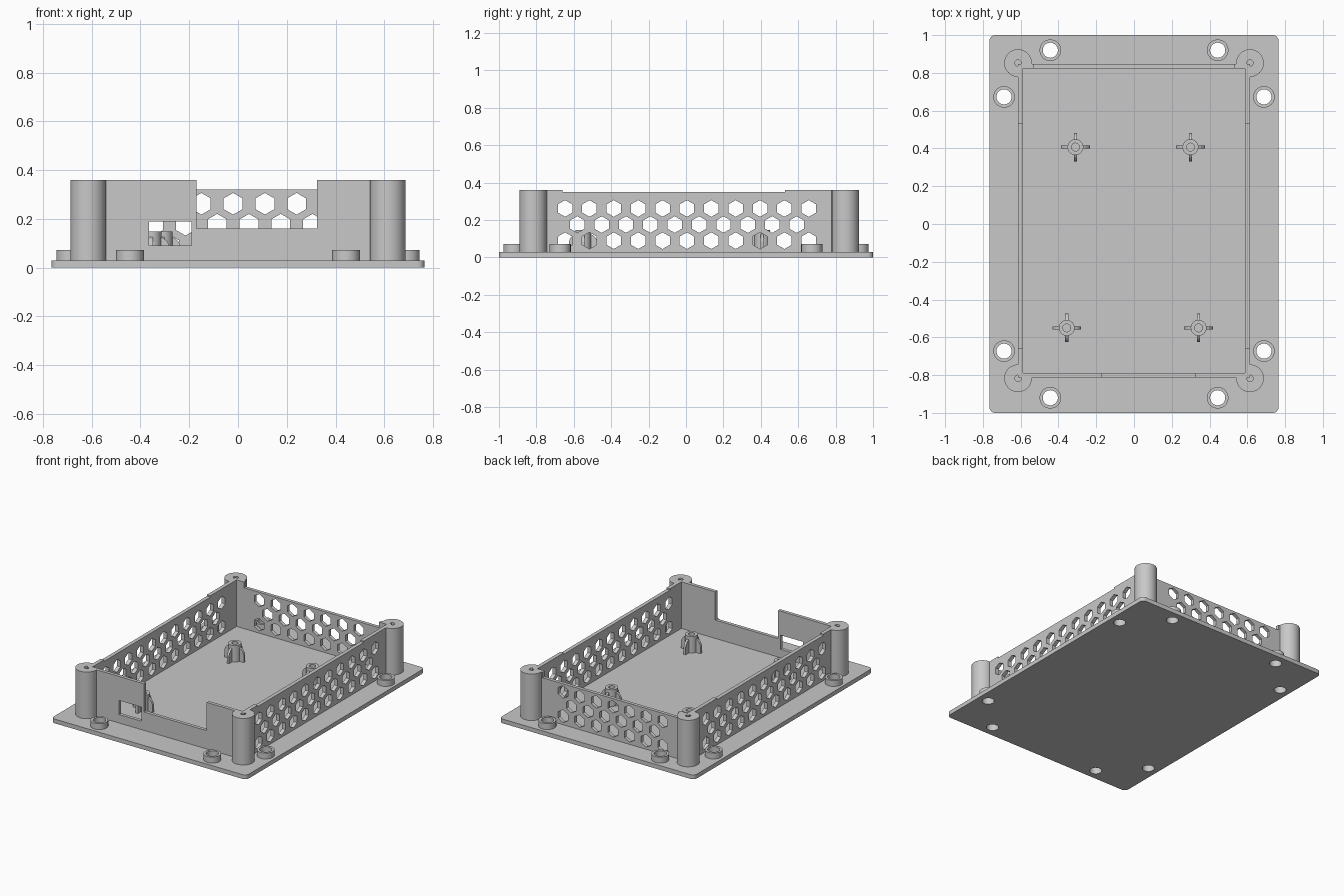
import bpy
import bmesh
from math import sin, cos, pi, radians
from mathutils import Vector

cube = bpy.data.objects.get("Cube")
if cube:
    bpy.data.objects.remove(cube, do_unlink=True)

grey = bpy.data.materials.new("grey plastic")
grey.use_nodes = True
grey.diffuse_color = (0.58, 0.58, 0.58, 1)
grey.node_tree.nodes["Principled BSDF"].inputs["Base Color"].default_value = grey.diffuse_color

FLOOR, TOP = 0.03, 0.36
WALL_X, IN_X = 0.615, 0.588
FRONT, IN_FRONT = -0.812, -0.788
BACK, IN_BACK = 0.848, 0.824

# Maps from profile (u, v) and extrusion depth w to space
MAPS = {"x": lambda u, v, w: (w, u, v),
        "y": lambda u, v, w: (u, w, v),
        "z": lambda u, v, w: (u, v, w)}


def make(name, prisms):
    """Object from (profile, start, end, axis) prisms."""
    bm = bmesh.new()
    for pts, start, end, axis in prisms:
        put = MAPS[axis]
        face = bm.faces.new([bm.verts.new(put(u, v, start)) for u, v in pts])
        ext = bmesh.ops.extrude_face_region(bm, geom=[face])
        verts = [g for g in ext["geom"] if isinstance(g, bmesh.types.BMVert)]
        step = Vector(put(0, 0, end)) - Vector(put(0, 0, start))
        bmesh.ops.translate(bm, verts=verts, vec=step)
    bmesh.ops.recalc_face_normals(bm, faces=bm.faces)
    mesh = bpy.data.meshes.new(name)
    bm.to_mesh(mesh)
    bm.free()
    mesh.materials.append(grey)
    obj = bpy.data.objects.new(name, mesh)
    bpy.context.collection.objects.link(obj)
    return obj


def circle(x, y, r, n=40, turn=0.0):
    return [(x + r * cos(2 * pi * i / n + turn), y + r * sin(2 * pi * i / n + turn))
            for i in range(n)]


def rect(u0, u1, v0, v1):
    return [(u0, v0), (u1, v0), (u1, v1), (u0, v1)]


def select(obj):
    bpy.ops.object.select_all(action="DESELECT")
    obj.select_set(True)
    bpy.context.view_layer.objects.active = obj


def cut(obj, prisms):
    cutter = make("cutter", prisms)
    cutter.hide_render = True
    mod = obj.modifiers.new("cut", "BOOLEAN")
    mod.operation, mod.solver, mod.object = "DIFFERENCE", "EXACT", cutter
    select(obj)
    bpy.ops.object.modifier_apply(modifier=mod.name)
    bpy.data.objects.remove(cutter, do_unlink=True)


def smooth(obj):
    select(obj)
    bpy.ops.object.shade_smooth_by_angle(angle=radians(30))


def honeycomb(centre, count, start, end, axis):
    """Three staggered rows of hexagonal vents."""
    pitch, prisms = 0.1303, []
    for row, z in enumerate((0.09, 0.176, 0.262)):
        n = count - row % 2
        for i in range(n):
            u = centre + (i - (n - 1) / 2) * pitch
            prisms.append((circle(u, z, 0.0445, 6, pi / 6), start, end, axis))
    return prisms


# Base plate with rounded corners and mounting holes
R = 0.03
outline = []
for k, (sx, sy) in enumerate(((1, 1), (-1, 1), (-1, -1), (1, -1))):
    for i in range(7):
        a = k * pi / 2 + i * pi / 12
        outline.append((sx * (0.765 - R) + R * cos(a), sy * (1 - R) + R * sin(a)))
mounts = [(sx * x, sy * y) for x, y in ((0.443, 0.92), (0.688, 0.673))
          for sx in (-1, 1) for sy in (-1, 1)]
plate = make("base_plate", [(outline, 0, FLOOR, "z")])
cut(plate, [(circle(x, y, 0.04), -0.1, 0.2, "z") for x, y in mounts])
smooth(plate)

# Raised collars around the mounting holes
for x, y in mounts:
    collar = make("mount_collar", [(circle(x, y, 0.057), FLOOR, 0.072, "z")])
    cut(collar, [(circle(x, y, 0.04), -0.1, 0.2, "z")])
    smooth(collar)


def stepped(u0, u1, a, b, low):
    """Wall profile whose top drops to low between a and b."""
    return [(u0, FLOOR), (u1, FLOOR), (u1, TOP), (b, TOP), (b, low),
            (a, low), (a, TOP), (u0, TOP)]


# Vented side walls
for name, s in (("left_wall", 1), ("right_wall", -1)):
    wall = make(name, [(stepped(FRONT, BACK, -0.66, 0.53, 0.35), s * IN_X, s * WALL_X, "x")])
    cut(wall, honeycomb(0.005, 11, s * 0.5, s * 0.7, "x"))

# Vented back wall
wall = make("back_wall", [(stepped(-IN_X, IN_X, -0.53, 0.53, 0.32), IN_BACK, BACK, "y")])
cut(wall, honeycomb(-0.02, 7, 0.7, 0.95, "y"))

# Front wall with open slot and small port
wall = make("front_wall", [(stepped(-IN_X, IN_X, -0.17, 0.323, 0.16), FRONT, IN_FRONT, "y")])
cut(wall, [(rect(-0.365, -0.19, 0.09, 0.19), -0.9, -0.7, "y")])

# Corner screw posts, trimmed flush with the cavity
cavity = (rect(-IN_X, IN_X, IN_FRONT, IN_BACK), -0.1, 0.5, "z")
for x in (-0.614, 0.614):
    for y in (-0.817, 0.852):
        post = make("corner_post", [(circle(x, y, 0.073, 48), FLOOR, TOP, "z")])
        cut(post, [cavity])
        cut(post, [(circle(x, y, 0.017, 20), 0.12, 0.5, "z")])
        smooth(post)

# Board standoffs with four curved fins
fin = [(0.03, FLOOR), (0.076, FLOOR), (0.076, 0.085), (0.068, 0.104),
       (0.056, 0.117), (0.042, 0.125), (0.03, 0.127)]
T = 0.008
for x, y in ((-0.31, 0.407), (0.299, 0.407), (-0.356, -0.55), (0.342, -0.55)):
    post = make("standoff", [(circle(x, y, 0.042, 32), FLOOR, 0.148, "z")])
    cut(post, [(circle(x, y, 0.021, 24), 0.05, 0.2, "z")])
    smooth(post)
    prisms = []
    for s in (-1, 1):
        prisms.append(([(x + s * u, z) for u, z in fin], y - T, y + T, "y"))
        prisms.append(([(y + s * u, z) for u, z in fin], x - T, x + T, "x"))
    make("standoff_fins", prisms)
